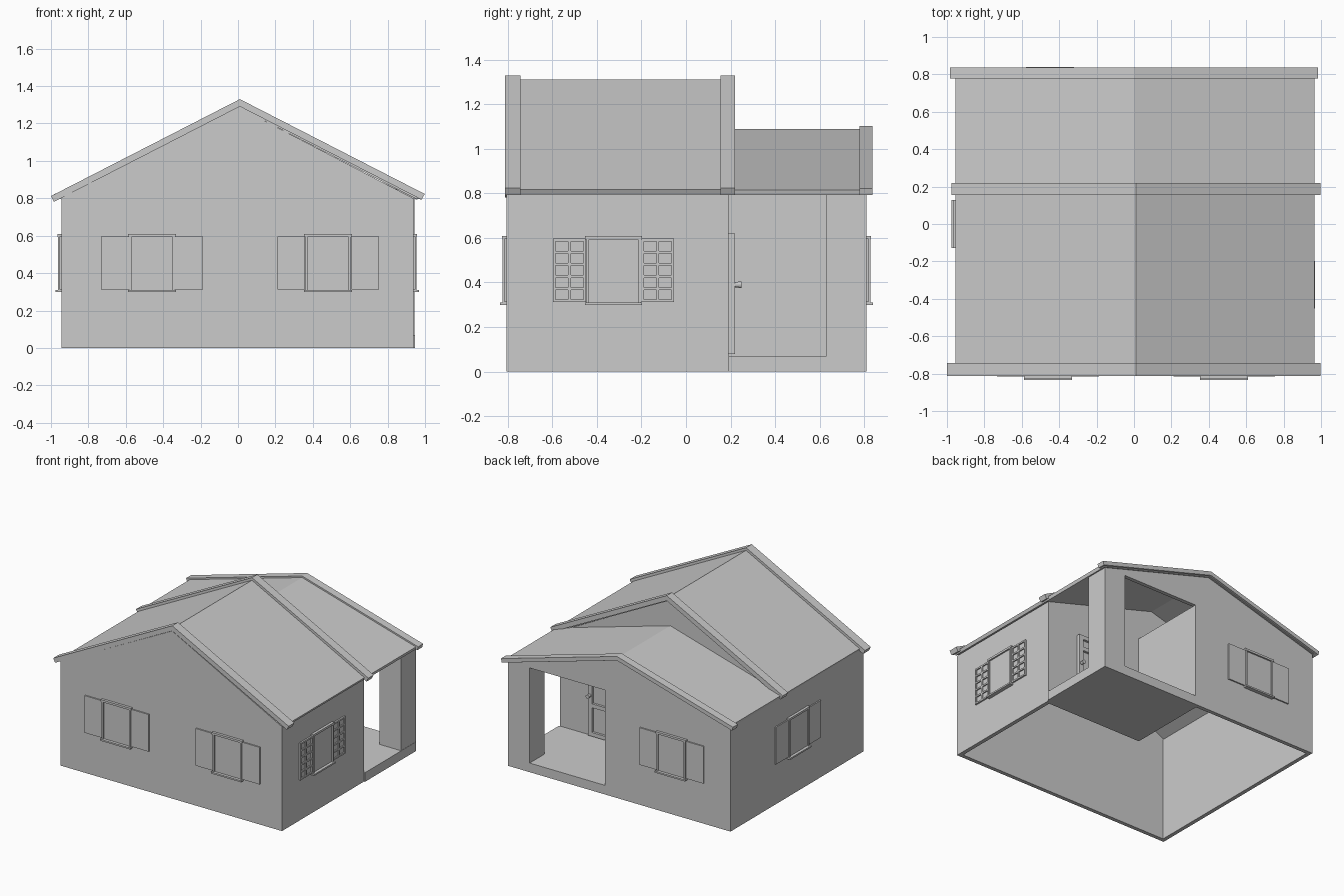
import bpy, bmesh, math
from mathutils import Matrix, Vector

if "Cube" in bpy.data.objects:
    bpy.data.objects.remove(bpy.data.objects["Cube"])


def make(name, bm, matrix=None):
    bmesh.ops.recalc_face_normals(bm, faces=bm.faces)
    me = bpy.data.meshes.new(name)
    bm.to_mesh(me)
    bm.free()
    ob = bpy.data.objects.new(name, me)
    bpy.context.collection.objects.link(ob)
    if matrix is not None:
        ob.matrix_world = matrix
    return ob


def boxes(name, items, matrix=None):
    """One object from boxes given as (x0, x1, y0, y1, z0, z1)."""
    bm = bmesh.new()
    for x0, x1, y0, y1, z0, z1 in items:
        c = Vector(((x0 + x1) / 2, (y0 + y1) / 2, (z0 + z1) / 2))
        m = Matrix.Translation(c) @ Matrix.Diagonal((x1 - x0, y1 - y0, z1 - z0, 1))
        bmesh.ops.create_cube(bm, size=1, matrix=m)
    return make(name, bm, matrix)


def extrude_y(name, profile, y0, y1):
    """Extrude an (x, z) outline from y0 to y1."""
    bm = bmesh.new()
    face = bm.faces.new([bm.verts.new((x, y0, z)) for x, z in profile])
    new = bmesh.ops.extrude_face_region(bm, geom=[face])["geom"]
    bmesh.ops.translate(bm, vec=(0, y1 - y0, 0),
                        verts=[v for v in new if isinstance(v, bmesh.types.BMVert)])
    return make(name, bm)


def chevron(name, apex_x, apex_z, xl, xr, slope, t, y0, y1):
    """Pitched roof section with square-cut eaves."""
    a = math.atan(slope)
    dx, dz = t * math.sin(a), t * math.cos(a)
    zl = apex_z - slope * (apex_x - xl)
    zr = apex_z - slope * (xr - apex_x)
    pts = [(xl, zl), (apex_x, apex_z), (xr, zr), (xr - dx, zr - dz),
           (apex_x, apex_z - t / math.cos(a)), (xl + dx, zl - dz)]
    return extrude_y(name, pts, y0, y1)


# Walls
L, R, F, B, T, H = -0.945, 0.937, -0.805, 0.81, 0.03, 0.8
PX, PY = 0.12, 0.19          # inner corner of the porch
boxes("front_wall", [(L, R, F, F + T, 0, H)])
boxes("left_wall", [(L, L + T, F + T, B, 0, H)])
boxes("right_wall", [(R - T, R, F + T, PY, 0, H)])
boxes("back_wall", [(L + T, PX, B - T, B, 0, H)])
boxes("porch_back_wall", [(PX - T, R - T, PY - T, PY, 0, H)])
boxes("porch_side_wall", [(PX - T, PX, PY, B - T, 0, H)])

# Porch floor and corner column
boxes("porch_floor", [(PX, 0.945, PY, B, 0, 0.07)])
boxes("porch_column", [(0.76, 0.943, 0.63, B, 0.07, H)])

# Gable panels
for name, apex, y0 in (("front_gable", 1.285, F), ("middle_gable", 1.285, PY - T),
                       ("back_gable", 1.065, B - T)):
    extrude_y(name, [(L, H), (R, H), (0.005, apex)], y0, y0 + T)

# Roof panels
chevron("main_roof", 0.01, 1.31, -0.955, 0.965, 0.515, 0.025, -0.80, 0.20)
chevron("back_roof", 0.0, 1.09, -0.955, 0.965, 0.284, 0.025, 0.19, 0.82)

# Raised roof edge trims
chevron("front_roof_trim", 0.01, 1.33, -1.0, 0.998, 0.513, 0.035, -0.812, -0.742)
chevron("middle_roof_trim", 0.01, 1.33, -0.975, 0.998, 0.513, 0.035, 0.155, 0.22)
chevron("back_roof_trim", 0.0, 1.102, -0.985, 0.985, 0.284, 0.03, 0.778, 0.838)


# Windows: local x along wall, local -y outward
def window(name, loc, angle, panes):
    m = Matrix.Translation((*loc, 0)) @ Matrix.Rotation(math.radians(angle), 4, 'Z')
    w, z0, z1, f = 0.122, 0.305, 0.605, 0.012
    boxes(name + "_frame", [(-w, -w + f, -0.018, 0, z0, z1), (w - f, w, -0.018, 0, z0, z1),
                            (-w - 0.006, w + 0.006, -0.02, 0, z1 - f, z1 + 0.004),
                            (-w - 0.006, w + 0.006, -0.03, 0, z0 - 0.007, z0 + 0.005)], m)
    boxes(name + "_glass", [(-w, w, -0.008, 0, z0, z1)], m)
    for side, s in (("left", -1), ("right", 1)):
        a, b = sorted((s * 0.124, s * 0.272))
        s0, s1, k = 0.312, 0.597, 0.012
        if not panes:
            parts = [(a, b, -0.01, 0, s0, s1)]
        else:
            parts = [(a, b, -0.003, 0, s0, s1)]
            for i in range(3):
                x = a + i * (b - a - k) / 2
                parts.append((x, x + k, -0.012, 0, s0, s1))
            for i in range(6):
                z = s0 + i * (s1 - s0 - k) / 5
                parts.append((a, b, -0.012, 0, z, z + k))
        boxes(name + "_" + side + "_shutter", parts, m)


window("front_left_window", (-0.46, F), 0, False)
window("front_right_window", (0.482, F), 0, False)
window("right_window", (R, -0.325), 90, True)
window("back_window", (-0.45, B), 180, False)
window("left_window", (L, 0.0), -90, False)

# Porch door: frame, rails and recessed panels
d0, d1, k = 0.37, 0.68, 0.035
door = [(d0, d1, PY, PY + 0.012, 0.08, 0.62),
        (d0, d0 + k, PY, PY + 0.03, 0.08, 0.62), (d1 - k, d1, PY, PY + 0.03, 0.08, 0.62)]
for z in (0.08, 0.30, 0.50, 0.59):
    door.append((d0 + k, d1 - k, PY, PY + 0.03, z, z + 0.03))
boxes("porch_door", door)

# Door knob
bm = bmesh.new()
bmesh.ops.create_cone(bm, cap_ends=True, segments=12, radius1=0.012, radius2=0.015, depth=0.03,
                      matrix=Matrix.Translation((d1 - k / 2, PY + 0.045, 0.39))
                      @ Matrix.Rotation(-math.pi / 2, 4, 'X'))
make("door_knob", bm)
